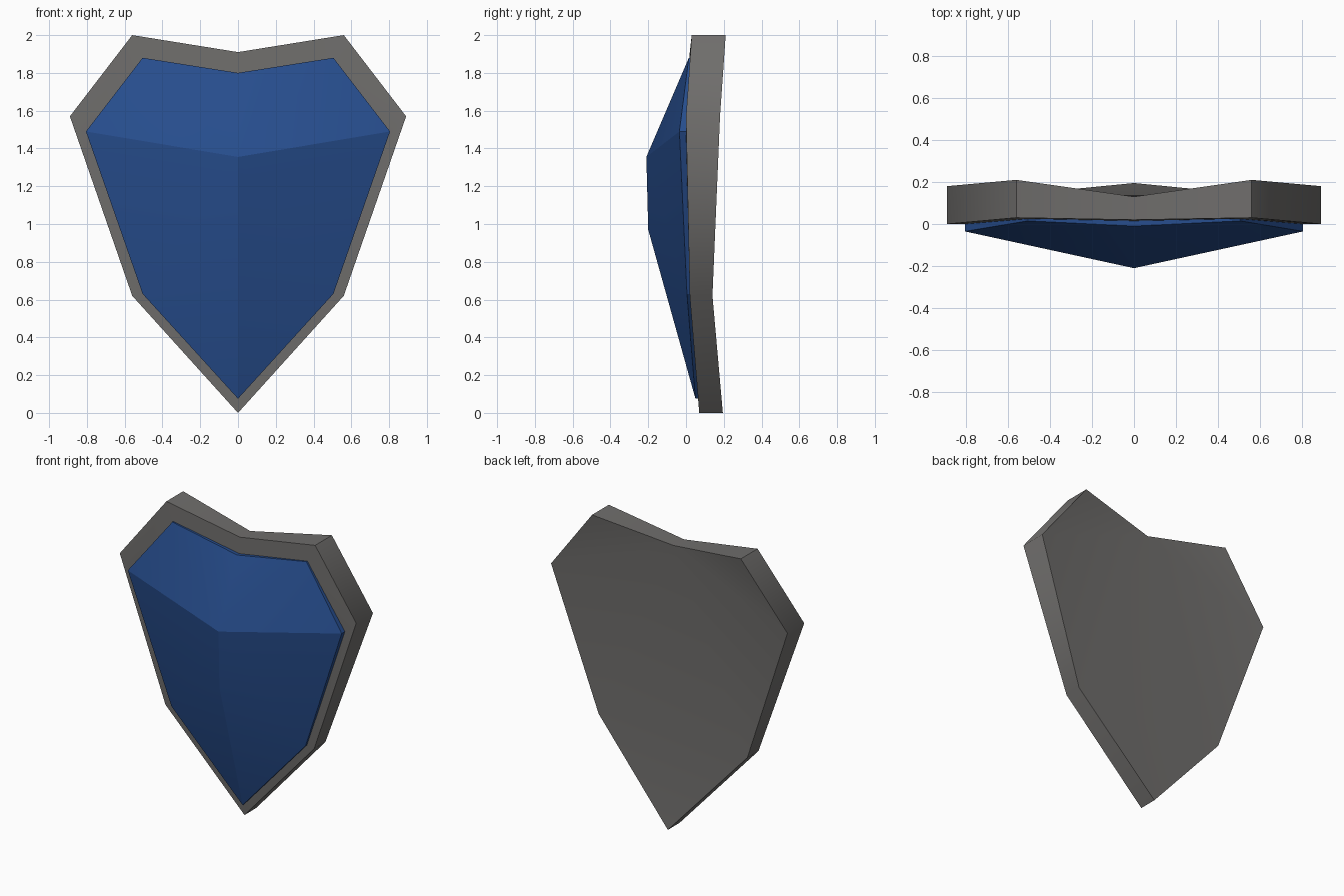
import bpy, bmesh, math

if "Cube" in bpy.data.objects:
    bpy.data.objects.remove(bpy.data.objects["Cube"])


def full_loop(half):
    """Mirror a half outline (notch, corner, side, lower, tip) into 8 points."""
    return half + [(-x, y, z) for x, y, z in reversed(half[1:-1])]


def bands(bm, layers):
    """Bridge (outline, depths) loops front to back; return the loops."""
    loops = []
    for outline, depths in layers:
        half = [(x, y, z) for (x, z), y in zip(outline, depths)]
        loops.append([bm.verts.new(p) for p in full_loop(half)])
    for a, b in zip(loops, loops[1:]):
        for i in range(8):
            j = (i + 1) % 8
            bm.faces.new((a[i], a[j], b[j], b[i]))
    return loops


def ridge_cap(bm, loop, spine):
    """Close an outline loop with a two-point ridge."""
    up, low = [bm.verts.new((0, y, z)) for y, z in spine]
    for s in (1, -1):
        notch, corner, side, lower, tip = [loop[(s * i) % 8] for i in range(5)]
        for f in ((up, notch, corner), (up, corner, side),
                  (up, side, lower, low), (low, lower, tip)):
            bm.faces.new(f)


def finish(bm, name, colour, angle):
    bmesh.ops.recalc_face_normals(bm, faces=bm.faces)
    me = bpy.data.meshes.new(name)
    bm.to_mesh(me)
    bm.free()
    ob = bpy.data.objects.new(name, me)
    bpy.context.collection.objects.link(ob)
    mat = bpy.data.materials.new(name + "_paint")
    mat.diffuse_color = colour
    mat.use_nodes = True
    mat.node_tree.nodes["Principled BSDF"].inputs["Base Color"].default_value = mat.diffuse_color
    me.materials.append(mat)
    bpy.ops.object.select_all(action='DESELECT')
    ob.select_set(True)
    bpy.context.view_layer.objects.active = ob
    bpy.ops.object.shade_smooth_by_angle(angle=math.radians(angle))


outer = [(0, 1.91), (0.56, 2.0), (0.89, 1.57), (0.56, 0.62), (0, 0.0)]
inner = [(0, 1.80), (0.505, 1.88), (0.805, 1.49), (0.505, 0.63), (0, 0.075)]
seat = [0.015, 0.025, 0.0, 0.02, 0.065]      # where the blue face meets the plate
front = [0.02, 0.03, 0.0, 0.02, 0.07]
back = [0.13, 0.21, 0.18, 0.14, 0.195]
middle = [(a + b) / 2 for a, b in zip(front, back)]

# Dark grey backing plate: front border, rim with a middle loop, dished back
bm = bmesh.new()
loops = bands(bm, [(inner, seat), (outer, front), (outer, middle), (outer, back)])
v = loops[-1]
for idx in ((0, 1, 2), (0, 7, 6), (0, 2, 3), (0, 6, 5), (0, 3, 5), (3, 4, 5)):
    bm.faces.new([v[i] for i in idx])
finish(bm, "shield_plate", (0.16, 0.155, 0.15, 1), 60)

# Blue raised face with a pointed central ridge
bm = bmesh.new()
loops = bands(bm, [(inner, [-0.01, 0.015, -0.035, 0.005, 0.05]), (inner, seat)])
ridge_cap(bm, loops[0], [(-0.21, 1.355), (-0.20, 0.97)])
finish(bm, "shield_face", (0.02, 0.075, 0.27, 1), 20)
